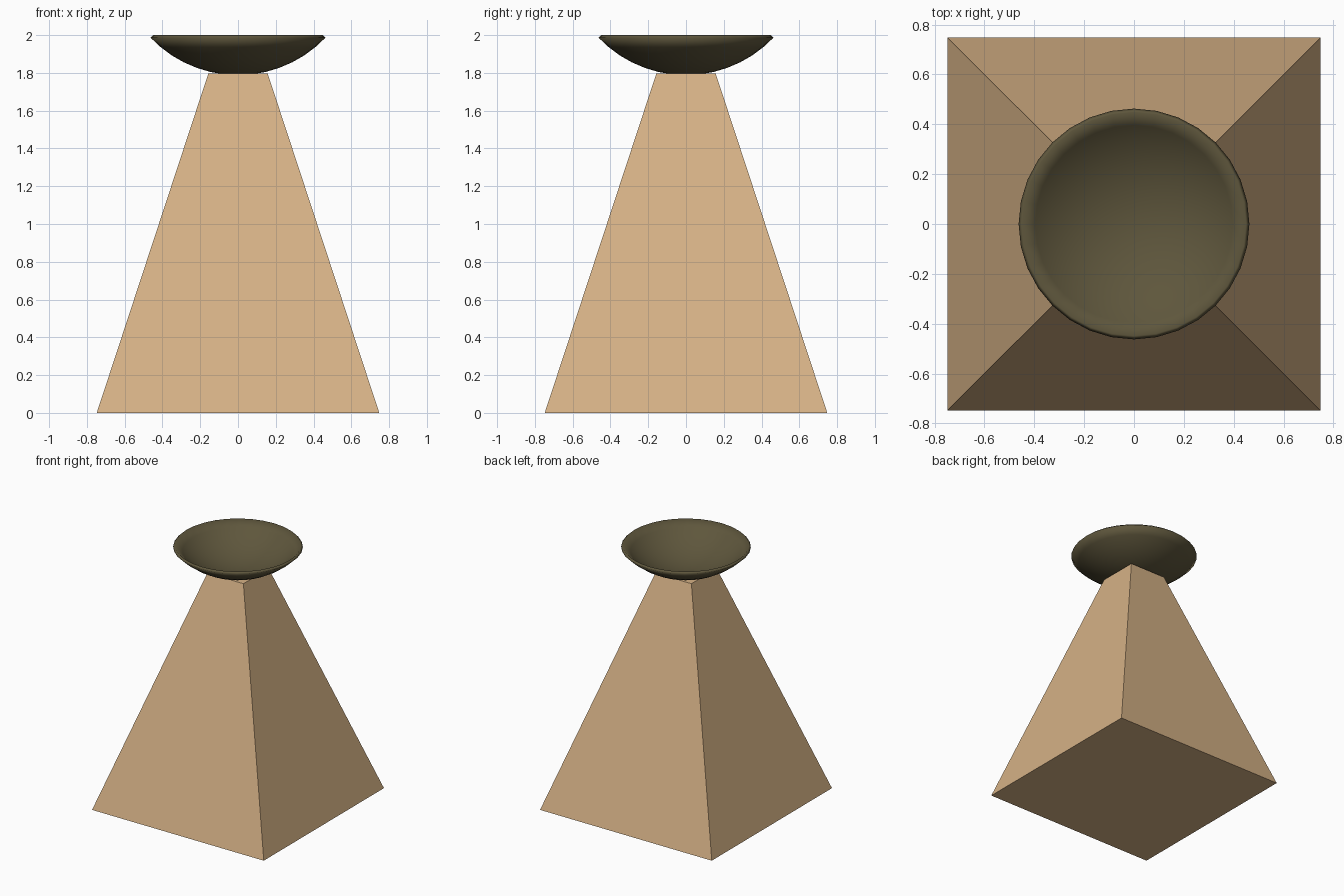
import bpy, bmesh, math

if "Cube" in bpy.data.objects:
    bpy.data.objects.remove(bpy.data.objects["Cube"])

def lin(*rgb):
    return [((c / 255 + 0.055) / 1.055) ** 2.4 if c > 10 else c / 3294 for c in rgb] + [1]

def material(name, rgb):
    m = bpy.data.materials.new(name)
    m.diffuse_color = lin(*rgb)
    m.use_nodes = True
    m.node_tree.nodes["Principled BSDF"].inputs["Base Color"].default_value = m.diffuse_color
    return m

def add_object(name, bm, mat):
    bmesh.ops.recalc_face_normals(bm, faces=bm.faces)
    me = bpy.data.meshes.new(name)
    bm.to_mesh(me)
    bm.free()
    me.materials.append(mat)
    ob = bpy.data.objects.new(name, me)
    bpy.context.collection.objects.link(ob)
    return ob

# Tapered square pedestal
H = 1.797
bm = bmesh.new()
bmesh.ops.create_cube(bm, size=1)
for v in bm.verts:
    half = 0.157 if v.co.z > 0 else 0.748
    v.co = (math.copysign(half, v.co.x), math.copysign(half, v.co.y), H if v.co.z > 0 else 0)
add_object("pedestal", bm, material("tan stone", (214, 178, 134)))

# Shallow bowl: outer and inner spherical caps joined by a thin rim
R, T, CZ, N = 0.64, 0.02, 2.44, 7
END = math.asin(0.463 / R)
angles = [END * i / N for i in range(N + 1)]
profile = [(R * math.sin(a), CZ - R * math.cos(a)) for a in angles]
profile += [((R - T) * math.sin(a), CZ - (R - T) * math.cos(a)) for a in reversed(angles)]
zmax = max(z for _, z in profile)
bm = bmesh.new()
vs = [bm.verts.new((r, 0, z + 2.0 - zmax)) for r, z in profile]
edges = [bm.edges.new(p) for p in zip(vs, vs[1:])]
bmesh.ops.spin(bm, geom=vs + edges, cent=(0, 0, 0), axis=(0, 0, 1),
               angle=2 * math.pi, steps=32, use_duplicate=False)
bmesh.ops.remove_doubles(bm, verts=bm.verts, dist=1e-4)
bowl = add_object("bowl", bm, material("dark olive metal", (94, 86, 60)))
for p in bowl.data.polygons:
    p.use_smooth = True
